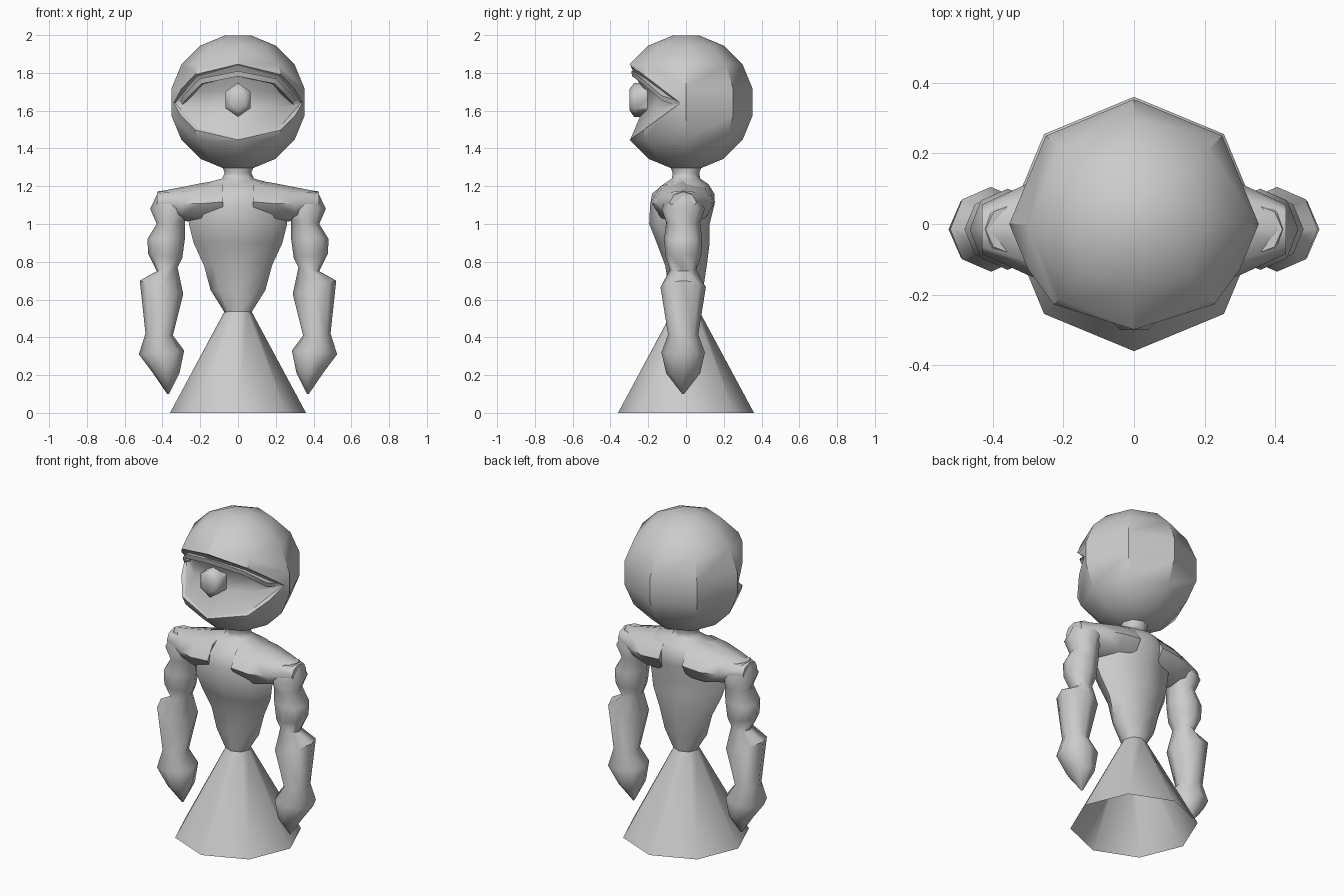
import bpy, bmesh, math
from mathutils import Vector

if "Cube" in bpy.data.objects:
    bpy.data.objects.remove(bpy.data.objects["Cube"])

grey = bpy.data.materials.new("plain_grey")
grey.diffuse_color = (0.6, 0.6, 0.6, 1)
grey.use_nodes = True
grey.node_tree.nodes["Principled BSDF"].inputs["Base Color"].default_value = grey.diffuse_color


def finish(name, bm, angle=60, closed=True):
    if closed:
        bmesh.ops.recalc_face_normals(bm, faces=bm.faces)
    me = bpy.data.meshes.new(name)
    bm.to_mesh(me)
    bm.free()
    me.materials.append(grey)
    ob = bpy.data.objects.new(name, me)
    bpy.context.collection.objects.link(ob)
    smooth(ob, angle)
    return ob


def smooth(ob, angle):
    bpy.ops.object.select_all(action='DESELECT')
    ob.select_set(True)
    bpy.context.view_layer.objects.active = ob
    bpy.ops.object.shade_smooth_by_angle(angle=math.radians(angle))


def loft(name, rings, caps=True, angle=60, loop=True):
    """Skin a list of equal-length point rings."""
    bm = bmesh.new()
    rows = [[bm.verts.new(p) for p in r] for r in rings]
    n = len(rows[0])
    for a, b in zip(rows, rows[1:]):
        for i in range(n if loop else n - 1):
            j = (i + 1) % n
            bm.faces.new((a[i], a[j], b[j], b[i]))
    if caps:
        bm.faces.new(rows[0][::-1])
        bm.faces.new(rows[-1])
    bmesh.ops.remove_doubles(bm, verts=bm.verts, dist=0.0005)
    return finish(name, bm, angle, closed=loop)


def oval(center, u, v, n=8):
    c, u, v = Vector(center), Vector(u), Vector(v)
    return [c + u * math.cos(2 * math.pi * i / n) + v * math.sin(2 * math.pi * i / n)
            for i in range(n)]


def level(z, rx, ry, cy=0):
    return oval((0, cy, z), (rx, 0, 0), (0, ry, 0))


# Skirt: open eight-sided cone
loft("skirt", [level(0, .36, .36), level(.54, .07, .07)], caps=False, angle=50)

# Torso and neck
loft("torso", [level(*r) for r in [
    (.53, .07, .07), (.65, .145, .09), (.78, .18, .11), (.9, .235, .14, -.015),
    (1.0, .26, .16, -.035), (1.1, .26, .17, -.02), (1.16, .25, .165, -.015),
    (1.21, .2, .12), (1.24, .085, .075), (1.27, .07, .07), (1.31, .085, .085)]])

# Arms and shoulders, mirrored
ARM = [  # inner x, inner z, outer x, outer z, half depth
    (.27, 1.15, .42, 1.175, .07), (.25, 1.08, .465, 1.08, .115),
    (.28, 1.02, .43, 1.0, .09), (.28, .93, .48, .92, .1),
    (.295, .82, .475, .84, .095), (.32, .77, .43, .75, .07),
    (.29, .63, .52, .70, .12), (.345, .41, .49, .42, .08),
    (.285, .33, .525, .31, .115), (.31, .21, .45, .21, .09), (.365, .1, .375, .1, .005)]
SHOULDER = [  # x, bottom z, top z, half depth
    (.08, 1.0, 1.235, .17), (.2, 1.0, 1.215, .165),
    (.3, 1.02, 1.195, .13), (.43, 1.06, 1.17, .07)]
for side, s in (("left", 1), ("right", -1)):
    loft(side + "_arm", [
        oval((s * (xi + xo) / 2, -.015, (zi + zo) / 2),
             (s * (xo - xi) / 2, 0, (zo - zi) / 2), (0, d, 0))
        for xi, zi, xo, zo, d in ARM])
    loft(side + "_shoulder", [
        oval((s * x, -.015, (a + b) / 2), (0, d, 0), (0, 0, (b - a) / 2))
        for x, a, b, d in SHOULDER])

# Head: eight-sided ball with a wedge cut from the front
R, CZ = .36, 1.645
head = loft("head", [level(CZ + R * math.sin(t), R * math.cos(t), R * math.cos(t))
                     for t in (math.radians(-78.75 + 22.5 * i) for i in range(8))])
wedge = [(-.03, 1.64), (-.5, 2.0), (-.5, 1.30)]
cutter = loft("wedge_cutter", [[(x, y, z) for y, z in wedge] for x in (-.6, .6)])
cutter.hide_render = True
cutter.hide_viewport = True
mod = head.modifiers.new("face_opening", 'BOOLEAN')
mod.operation = 'DIFFERENCE'
mod.solver = 'EXACT'
mod.object = cutter
bpy.context.view_layer.objects.active = head
bpy.ops.object.modifier_apply(modifier=mod.name)
bpy.data.objects.remove(cutter, do_unlink=True)
smooth(head, 40)


# Socket wall inside the opening
def mirrored(mid, near, far):
    half = [far, near]
    return [(-x, y, z) for x, y, z in half] + [mid] + [(x, y, z) for x, y, z in half[::-1]]


loft("socket", [
    mirrored((0, -.295, 1.448), (.215, -.215, 1.505), (.335, -.03, 1.637)),
    mirrored((0, -.23, 1.6), (.2, -.15, 1.61), (.335, -.03, 1.639)),
    mirrored((0, -.23, 1.71), (.2, -.15, 1.70), (.335, -.03, 1.641)),
    mirrored((0, -.295, 1.84), (.215, -.215, 1.78), (.335, -.03, 1.643))],
    caps=False, loop=False)

# Brow: thin lid sweeping around the opening
path = mirrored((0, -.29, 1.81), (.2, -.235, 1.77), (.29, -.13, 1.68))
path = [(-.31, -.04, 1.65)] + path + [(.31, -.04, 1.65)]
loft("brow", [[(x, y, z), (x * .97, y + .005, z - .028),
               (x * .85, y + .09, z - .028), (x * .88, y + .085, z)]
              for x, y, z in path], angle=40)

# Eye: six-sided stud pointing forward
loft("eye", [[(k * .075 * math.sin(math.pi * i / 3), y, 1.657 + k * .09 * math.cos(math.pi * i / 3))
              for i in range(6)] for y, k in ((-.15, 1), (-.275, 1), (-.3, .6))], angle=50)
